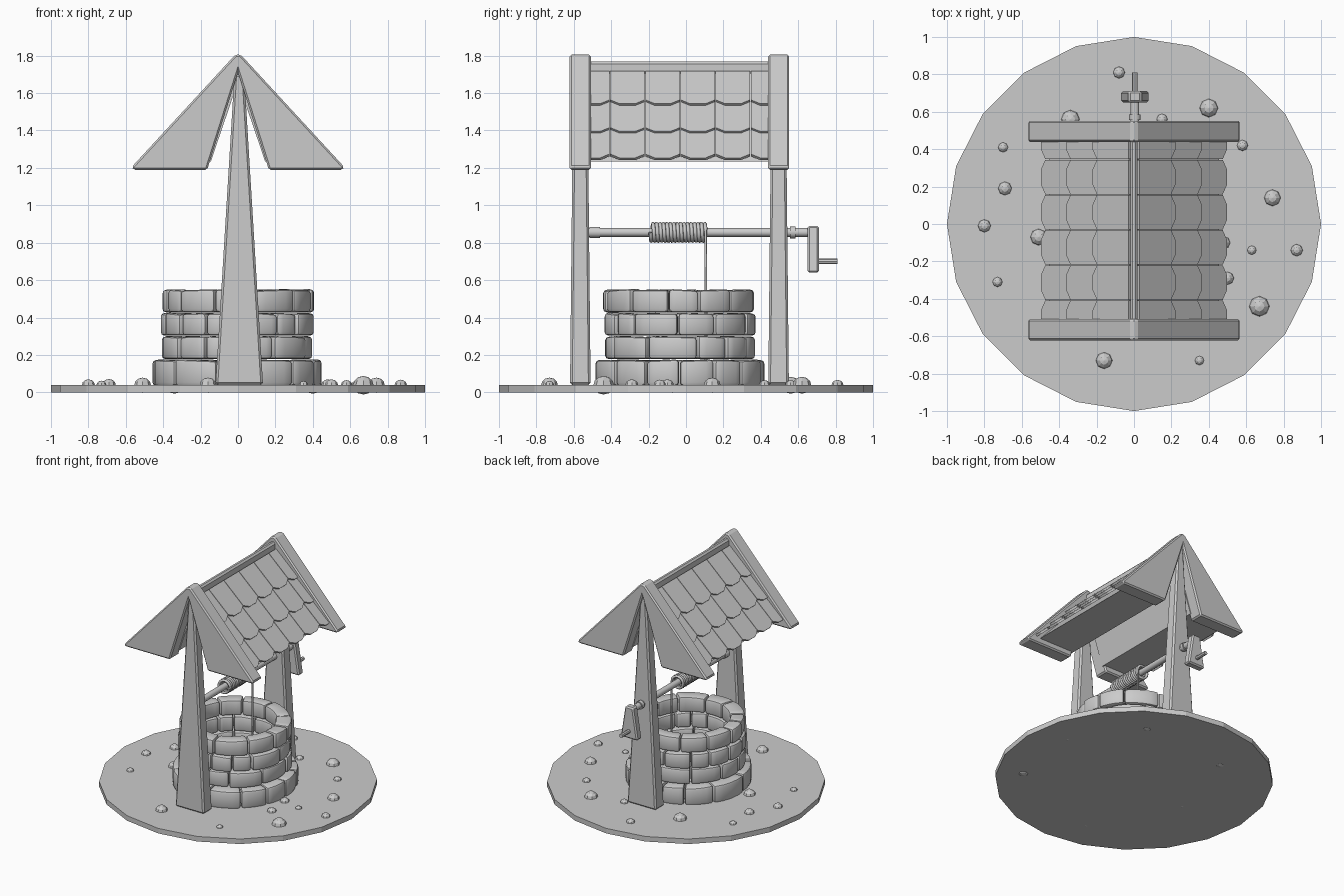
import bpy, bmesh, math, random
from mathutils import Vector, Matrix

if "Cube" in bpy.data.objects:
    bpy.data.objects.remove(bpy.data.objects["Cube"])

random.seed(4)
CY = -0.035          # the well and roof sit slightly forward of the base centre


def finish(name, bm, bevel=0.0, segs=1, angle=30):
    bmesh.ops.recalc_face_normals(bm, faces=bm.faces)
    if bevel:
        edges = [e for e in bm.edges if e.calc_face_angle(0) > math.radians(40)]
        bmesh.ops.bevel(bm, geom=edges, offset=bevel, segments=segs, affect='EDGES', profile=0.5)
    me = bpy.data.meshes.new(name)
    bm.to_mesh(me)
    bm.free()
    ob = bpy.data.objects.new(name, me)
    bpy.context.collection.objects.link(ob)
    if angle:
        bpy.ops.object.select_all(action='DESELECT')
        bpy.context.view_layer.objects.active = ob
        ob.select_set(True)
        bpy.ops.object.shade_smooth_by_angle(angle=math.radians(angle))
    return ob


def loft(bm, a, b):
    """Closed solid between two matching outlines."""
    va, vb = [bm.verts.new(p) for p in a], [bm.verts.new(p) for p in b]
    n = len(va)
    bm.faces.new(va)
    bm.faces.new(vb[::-1])
    for i in range(n):
        j = (i + 1) % n
        bm.faces.new((va[i], vb[i], vb[j], va[j]))


def prism_y(name, profile, y0, y1, bevel=0.0):
    bm = bmesh.new()
    loft(bm, [(x, y0, z) for x, z in profile], [(x, y1, z) for x, z in profile])
    return finish(name, bm, bevel, angle=0)


def rod_y(name, r, y0, y1, x, z, sides=10):
    bm = bmesh.new()
    m = Matrix.Translation((x, (y0 + y1) / 2, z)) @ Matrix.Rotation(math.pi / 2, 4, 'X')
    bmesh.ops.create_cone(bm, cap_ends=True, segments=sides, radius1=r, radius2=r,
                          depth=y1 - y0, matrix=m)
    return finish(name, bm, angle=40)


# ground disc
bm = bmesh.new()
bmesh.ops.create_cone(bm, cap_ends=True, segments=20, radius1=1, radius2=1, depth=0.04,
                      matrix=Matrix.Translation((0, 0, 0.02)))
finish("ground_disc", bm, angle=0)

# pebbles (x, y, radius)
pebbles = [(-.08, .81, .032), (.40, .62, .05), (-.34, .56, .05), (.15, .56, .03),
           (.58, .42, .03), (-.70, .41, .027), (-.69, .19, .037), (-.80, -.01, .035),
           (-.51, -.07, .045), (.74, .14, .045), (.63, -.14, .025), (.87, -.14, .033),
           (.48, -.10, .035), (.50, -.29, .035), (-.73, -.31, .027), (-.16, -.73, .045),
           (.35, -.73, .025), (.67, -.44, .055)]
bm = bmesh.new()
for x, y, r in pebbles:
    bmesh.ops.create_uvsphere(bm, u_segments=8, v_segments=6, radius=r,
                              matrix=Matrix.Translation((x, y, 0.038)) @ Matrix.Diagonal((1, 1, .9, 1)))
finish("pebbles", bm, angle=0)


# well wall: four courses of rounded stones
def stone(bm, a0, a1, r0, r1, z0, z1, segs=4):
    sections = []
    bulge = random.uniform(0, 0.006)
    tilt = random.uniform(-0.005, 0.005)
    for i in range(segs + 1):
        t = i / segs
        a = a0 + (a1 - a0) * t
        c, s = math.cos(a), math.sin(a)
        ro = r1 + bulge * math.sin(math.pi * t)
        top = z1 + tilt * (2 * t - 1)
        sections.append([bm.verts.new((r * c, CY + r * s, z)) for r, z in
                         ((r0, z0), (ro, z0), (ro, top), (r0, top))])
    bm.faces.new(sections[0])
    bm.faces.new(sections[-1][::-1])
    for p, q in zip(sections, sections[1:]):
        for k in range(4):
            l = (k + 1) % 4
            bm.faces.new((p[k], q[k], q[l], p[l]))


courses = [(0.035, 0.172, 0.452, 13), (0.178, 0.298, 0.405, 12),
           (0.304, 0.422, 0.405, 13), (0.428, 0.548, 0.405, 12)]
for row, (z0, z1, r1, n) in enumerate(courses):
    bm = bmesh.new()
    widths = [random.uniform(0.7, 1.3) for _ in range(n)]
    k = 2 * math.pi / sum(widths)
    a = row * 0.25
    for w in widths:
        stone(bm, a + 0.007, a + w * k - 0.007, 0.295 + random.uniform(-.006, .006),
              r1 + random.uniform(-.01, .004), z0, z1)
        a += w * k
    finish(f"stone_course_{row + 1}", bm, bevel=0.018, segs=2, angle=40)

# tapered posts and gable boards, front and back
gable = [(0.015, 1.805), (0.568, 1.205), (0.56, 1.19), (0.165, 1.19), (0, 1.71),
         (-0.165, 1.19), (-0.56, 1.19), (-0.568, 1.205), (-0.015, 1.805)]
for side, yc in (("front", -0.565), ("back", 0.495)):
    bm = bmesh.new()
    rect = lambda w, d, z: [(0.007 + sx * w, yc + sy * d, z)
                            for sx, sy in ((-1, -1), (1, -1), (1, 1), (-1, 1))]
    loft(bm, rect(0.127, 0.055, 0.04), rect(0.026, 0.038, 1.70))
    finish(f"{side}_post", bm, bevel=0.012, angle=0)
    prism_y(f"{side}_gable_board", gable, yc - 0.057, yc + 0.057, bevel=0.01)

# roof filling between the gables, and ridge beam
filling = [(0, 1.725), (0.455, 1.235), (0.145, 1.235), (0, 1.66), (-0.145, 1.235), (-0.455, 1.235)]
prism_y("roof_filling", filling, -0.53, 0.46)
prism_y("ridge_beam", [(-.02, 1.68), (.02, 1.68), (.02, 1.755), (.008, 1.768),
                       (-.008, 1.768), (-.02, 1.755)], -0.53, 0.46)

# scalloped tiles on both slopes; the end columns tuck into the gable boards
down = Vector((0.69, 0, -0.724))
out = Vector((0.724, 0, 0.69))
for side, sx in (("right", 1), ("left", -1)):
    bm = bmesh.new()
    for s_end in (0.68, 0.485, 0.28):
        s0 = max(0.01, s_end - 0.26)
        for c in range(-1, 5):
            y0 = -0.405 + 0.188 * c
            y1 = y0 + 0.184
            shape = [(y0, s0), (y1, s0), (y1, s_end - 0.03), (y1 - 0.05, s_end),
                     (y0 + 0.05, s_end), (y0, s_end - 0.03)]
            rings = []
            for thick in (0.0, 0.018):
                ring = []
                for y, s in shape:
                    lift = 0.002 + 0.018 * (s - s0) / (s_end - s0) + thick
                    p = Vector((0, y, 1.72)) + down * s + out * lift
                    ring.append((sx * p.x, p.y, p.z))
                rings.append(ring)
            loft(bm, *rings)
    finish(f"{side}_roof_tiles", bm, angle=0)

# windlass: axle, collar, crank arm and handle
AX, AZ = 0.005, 0.855
rod_y("axle", 0.024, -0.53, 0.66, AX, AZ)
rod_y("axle_front_collar", 0.03, -0.515, -0.46, AX, AZ)
rod_y("axle_back_collar", 0.032, 0.555, 0.585, AX, AZ)
prism_y("crank_arm", [(-0.03, 0.89), (0.04, 0.89), (0.08, 0.64), (-0.07, 0.64)], 0.65, 0.71, 0.01)
rod_y("crank_handle", 0.015, 0.70, 0.81, AX, 0.70, 8)


# rope: coil on the axle with a free end hanging in the well
cu = bpy.data.curves.new("rope", 'CURVE')
cu.dimensions = '3D'
cu.bevel_depth = 0.0105
cu.bevel_resolution = 1
cu.use_fill_caps = True
turns, step = 16, 14
pts = []
for i in range(turns * step + 1):
    a = 2 * math.pi * i / step
    pts.append((AX + 0.047 * math.cos(a), -0.19 + 0.295 * i / (turns * step), AZ + 0.047 * math.sin(-a)))
pts.append((pts[-1][0], 0.108, 0.06))
sp = cu.splines.new('POLY')
sp.points.add(len(pts) - 1)
for p, co in zip(sp.points, pts):
    p.co = (*co, 1)
sp.points[-1].radius = sp.points[-2].radius = 0.7
bpy.context.collection.objects.link(bpy.data.objects.new("rope", cu))
